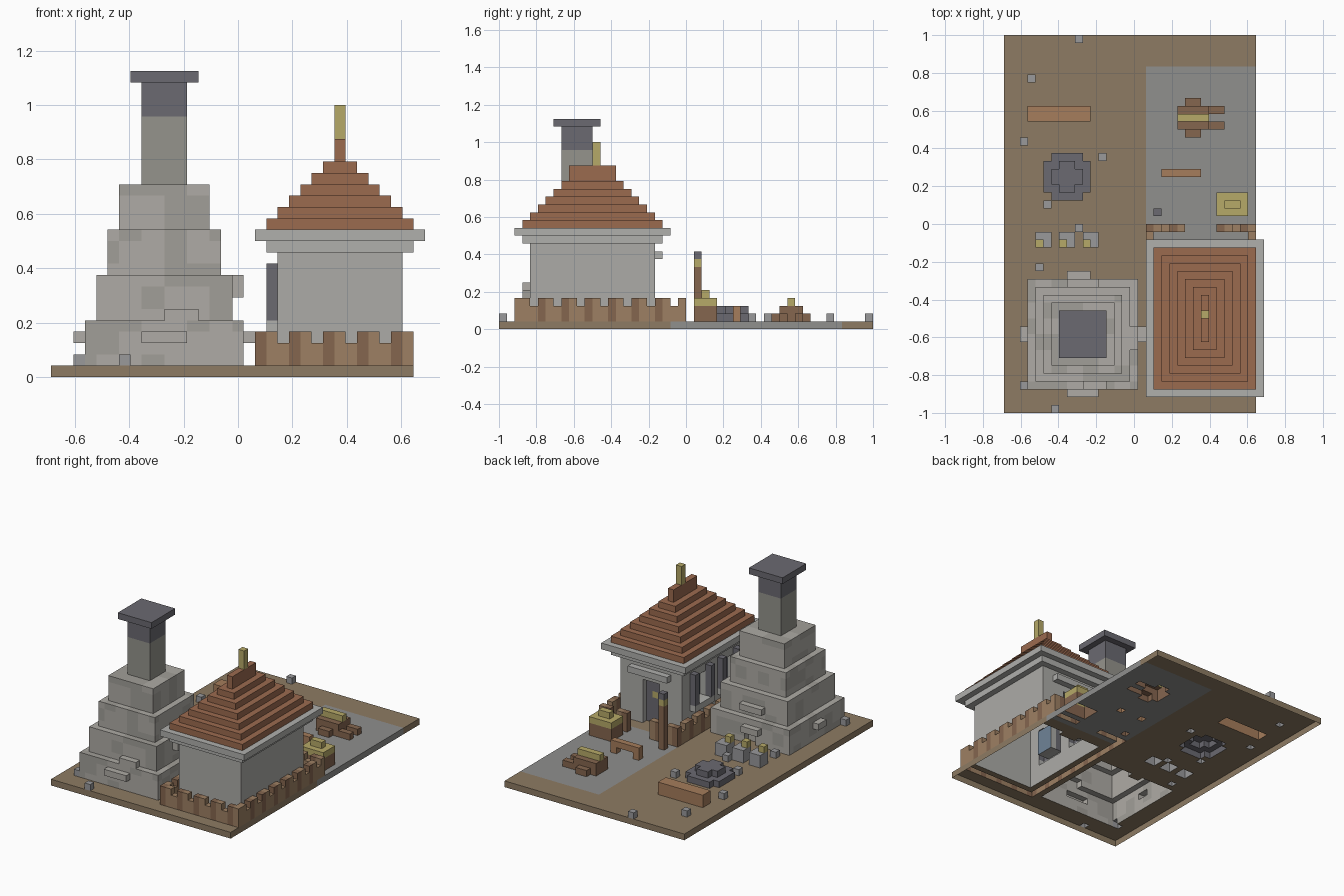
import bpy, bmesh, random

if "Cube" in bpy.data.objects:
    bpy.data.objects.remove(bpy.data.objects["Cube"])

random.seed(4)
U = 1 / 24                      # block size
X0, Y0 = -0.6875, -1.0
grid = {}                       # (i, j, k) -> (part, colour)


def lin(h):
    return tuple((int(h[n:n + 2], 16) / 255) ** 2.2 for n in (0, 2, 4)) + (1,)


COL = {'earth': '8c7a63', 'path': '8e8e8c', 'stone': 'adaaa4', 'stone_dark': 'a09d97',
       'wall': 'abaaa6', 'trim': 'aeaeab', 'flue': '93928b', 'iron': '6a6970',
       'roof': '9a6a50', 'wood': '9c7f63', 'wood_dark': '846650', 'plank': 'a47c5c',
       'gold': 'b5a868', 'glass': '6f8296', 'rock': '98989a'}


def box(part, col, x, y, z):
    """Fill a block range; each axis is (start, end)."""
    for i in range(*x):
        for j in range(*y):
            for k in range(*z):
                grid[i, j, k] = (part, col)


def carve(x, y, z):
    for i in range(*x):
        for j in range(*y):
            for k in range(*z):
                grid.pop((i, j, k), None)


def one(part, col, i, j, z):
    box(part, col, (i, i + 1), (j, j + 1), z)


# ground slab with paved yard
box('ground', 'earth', (0, 32), (0, 48), (0, 1))
box('ground', 'path', (18, 32), (22, 44), (0, 1))

# stepped stone furnace with mottled masonry
for n in range(4):
    lo, hi = 3 + n, 17 - n
    box('furnace', 'stone', (lo, hi), (lo, hi), (1 + 4 * n, 5 + 4 * n))
shade = {}
for c in list(grid):
    if grid[c][0] == 'furnace':
        cell = (c[0] // 2, c[1] // 2, c[2] // 2)
        shade.setdefault(cell, random.random() < 0.3)
        if shade[cell]:
            grid[c] = ('furnace', 'stone_dark')
# furnace mouth and projecting stones
carve((9, 11), (16, 17), (1, 3))
box('furnace_stones', 'stone', (8, 12), (2, 3), (3, 4))
box('furnace_stones', 'stone', (10, 13), (3, 4), (5, 6))
box('furnace_stones', 'stone', (8, 11), (17, 18), (3, 4))
box('furnace_stones', 'stone', (8, 12), (16, 17), (6, 7))
box('furnace_stones', 'stone', (2, 3), (9, 11), (3, 4))
box('furnace_stones', 'stone', (17, 18), (9, 11), (3, 4))
box('furnace_stones', 'stone', (16, 17), (8, 11), (7, 9))
# chimney
box('chimney', 'flue', (8, 12), (8, 12), (17, 23))
box('chimney', 'iron', (8, 12), (8, 12), (23, 26))
box('chimney_cap', 'iron', (7, 13), (7, 13), (26, 27))

# house walls, cornice and eave
box('house_walls', 'wall', (20, 31), (4, 20), (1, 11))
box('cornice', 'trim', (19, 32), (3, 21), (11, 12))
box('eave', 'trim', (18, 33), (2, 22), (12, 13))
# stepped roof, ridge and finial
for n in range(6):
    box('roof', 'roof', (19 + n, 32 - n), (3 + n, 21 - n), (13 + n, 14 + n))
box('ridge', 'roof', (25, 26), (9, 15), (19, 21))
box('finial', 'gold', (25, 26), (12, 13), (21, 24))
# back door with lintel
carve((24, 27), (19, 20), (1, 8))
box('door', 'iron', (24, 27), (18, 19), (1, 8))
one('door', 'gold', 25, 18, (5, 6))
box('door_lintel', 'trim', (22, 29), (20, 21), (9, 10))
# side windows with shutters and sills
for j in (7, 14):
    carve((20, 21), (j, j + 3), (5, 9))
    box('window', 'glass', (21, 22), (j, j + 3), (5, 9))
    box('window_sill', 'trim', (19, 20), (j - 1, j + 4), (4, 5))
    for s in (j - 1, j + 3):
        one('shutter', 'iron', 19, s, (5, 10))

# crenellated palisade with a gate gap


def stake(i, j, t):
    top = 3 if t % 3 == 2 else 4
    one('palisade', 'wood_dark' if t % 3 == 0 else 'wood', i, j, (1, top))


for i in range(18, 32):
    stake(i, 2, i)
    if not 23 <= i < 27:
        stake(i, 23, i)
for j in range(3, 23):
    stake(18, j, j + 1)
    stake(31, j, j + 1)

# gate post
one('post', 'wood_dark', 19, 25, (1, 8))
one('post', 'gold', 19, 25, (8, 9))
one('post', 'iron', 19, 25, (9, 10))

# straw-topped crate
box('crate', 'wood_dark', (27, 31), (25, 28), (1, 3))
box('crate_straw', 'gold', (27, 31), (25, 28), (3, 4))
box('crate_straw', 'gold', (28, 30), (26, 27), (4, 5))

# table with side stools and shafts
box('table', 'wood_dark', (22, 26), (36, 39), (1, 3))
box('table_top', 'gold', (22, 26), (37, 38), (3, 4))
for j in (35, 39):
    box('stool', 'wood_dark', (23, 25), (j, j + 1), (1, 2))
for j in (36, 38):
    box('shaft', 'wood_dark', (26, 28), (j, j + 1), (1, 2))

# plank bench and log
box('bench', 'plank', (20, 25), (30, 31), (2, 3))
for i in (20, 24):
    one('bench', 'plank', i, 30, (1, 2))
box('log', 'plank', (3, 11), (37, 39), (1, 3))

# round fire pit
for n in range(2):
    a, b, c, d, z = 5 + n, 11 - n, 27 + n, 33 - n, (1 + n, 2 + n)
    box('fire_pit', 'iron', (a, b), (c + 1, d - 1), z)
    box('fire_pit', 'iron', (a + 1, b - 1), (c, d), z)

# ore blocks with gold nuggets
for i in (4, 7, 10):
    box('ore_block', 'rock', (i, i + 2), (21, 23), (1, 3))
    one('nugget', 'gold', i, 21, (3, 4))
one('ore_block', 'rock', 9, 23, (1, 2))

# scattered stones
for i, j in ((9, 47), (3, 42), (2, 34), (12, 32), (5, 26), (4, 18), (2, 3), (6, 0)):
    one('loose_stones', 'rock', i, j, (1, 2))

# skin the blocks: exposed faces only, open underneath
mats = {}
for name, h in COL.items():
    mats[name] = bpy.data.materials.new(name)
    mats[name].diffuse_color = lin(h)

parts = {}
for c, (part, col) in grid.items():
    parts.setdefault(part, []).append((c, col))
for part, cells in parts.items():
    bm = bmesh.new()
    verts = {}
    cols = sorted({col for _, col in cells})
    for c, col in cells:
        for ax in range(3):
            for s in (0, 1):
                n = list(c)
                n[ax] += 2 * s - 1
                if tuple(n) in grid or n[2] < 0:
                    continue
                ring = []
                for p, q in ((0, 0), (1, 0), (1, 1), (0, 1)):
                    v = list(c)
                    v[ax] += s
                    v[(ax + 1) % 3] += p
                    v[(ax + 2) % 3] += q
                    v = tuple(v)
                    if v not in verts:
                        verts[v] = bm.verts.new((X0 + v[0] * U, Y0 + v[1] * U, v[2] * U))
                    ring.append(verts[v])
                f = bm.faces.new(ring if s else ring[::-1])
                f.material_index = cols.index(col)
    me = bpy.data.meshes.new(part)
    bm.to_mesh(me)
    bm.free()
    for col in cols:
        me.materials.append(mats[col])
    bpy.context.collection.objects.link(bpy.data.objects.new(part, me))

for m in bpy.data.materials:
    if m.users and not m.is_grease_pencil:
        m.use_nodes = True
        m.node_tree.nodes["Principled BSDF"].inputs["Base Color"].default_value = m.diffuse_color
